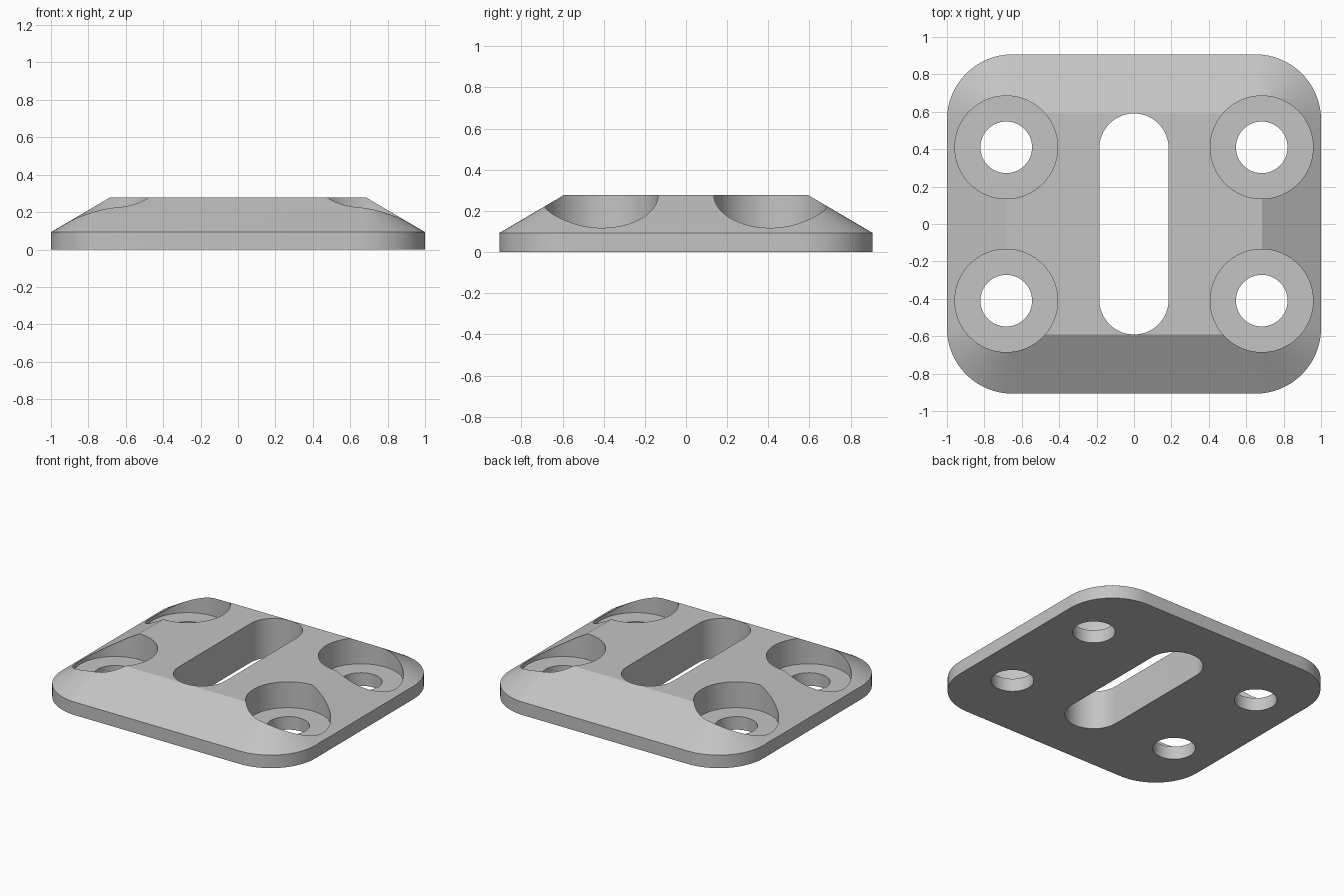
import bpy
import bmesh
from math import cos, sin, pi, radians

default = bpy.data.objects.get("Cube")
if default:
    bpy.data.objects.remove(default, do_unlink=True)

HALF_X, HALF_Y = 1.0, 0.907
RIM_Z, TOP_Z = 0.093, 0.278
INSET, CORNER = 0.315, 0.35

grey = bpy.data.materials.new("plain grey")
grey.use_nodes = True
colour = (0.55, 0.55, 0.55, 1)
grey.diffuse_color = colour
grey.node_tree.nodes["Principled BSDF"].inputs["Base Color"].default_value = colour


def rounded_ring(hx, hy, radius, z, steps=16):
    """Counter-clockwise rounded rectangle; with hx = hy = radius it is a circle."""
    points = []
    for quarter, (sx, sy) in enumerate([(1, 1), (-1, 1), (-1, -1), (1, -1)]):
        for i in range(steps + 1):
            a = (quarter + i / steps) * pi / 2
            points.append((sx * (hx - radius) + radius * cos(a),
                           sy * (hy - radius) + radius * sin(a), z))
    return points


def loft(name, rings, location=(0, 0, 0)):
    """Closed solid through a stack of matching rings."""
    bm = bmesh.new()
    loops = [[bm.verts.new(p) for p in ring] for ring in rings]
    bm.faces.new(loops[0][::-1])
    bm.faces.new(loops[-1])
    for low, high in zip(loops, loops[1:]):
        for i in range(len(low)):
            j = (i + 1) % len(low)
            bm.faces.new((low[i], low[j], high[j], high[i]))
    bmesh.ops.remove_doubles(bm, verts=bm.verts, dist=1e-5)
    bmesh.ops.recalc_face_normals(bm, faces=bm.faces)
    mesh = bpy.data.meshes.new(name)
    bm.to_mesh(mesh)
    bm.free()
    mesh.materials.append(grey)
    obj = bpy.data.objects.new(name, mesh)
    obj.location = location
    bpy.context.collection.objects.link(obj)
    return obj


# Rounded plate with a wide sloping border
plate = loft("mounting_plate", [
    rounded_ring(HALF_X, HALF_Y, CORNER, 0),
    rounded_ring(HALF_X, HALF_Y, CORNER, RIM_Z),
    rounded_ring(HALF_X - INSET, HALF_Y - INSET, CORNER - INSET, TOP_Z)])

# Central slot
cutters = [loft("slot_cutter", [rounded_ring(0.185, 0.591, 0.185, z) for z in (-0.1, 0.5)])]

# Counterbored screw holes
bore_profile = [(0.138, -0.1), (0.138, RIM_Z), (0.275, RIM_Z), (0.275, 0.5)]
for x in (-0.683, 0.683):
    for y in (-0.41, 0.41):
        cutters.append(loft("screw_hole_cutter",
                            [rounded_ring(r, r, r, z) for r, z in bore_profile], (x, y, 0)))

bpy.ops.object.select_all(action='DESELECT')
bpy.context.view_layer.objects.active = plate
plate.select_set(True)
for cutter in cutters:
    cutter.hide_render = True
    cut = plate.modifiers.new("cut", 'BOOLEAN')
    cut.operation = 'DIFFERENCE'
    cut.solver = 'EXACT'
    cut.object = cutter
    bpy.ops.object.modifier_apply(modifier=cut.name)
for cutter in cutters:
    bpy.data.objects.remove(cutter, do_unlink=True)

bpy.ops.object.shade_smooth_by_angle(angle=radians(20))
